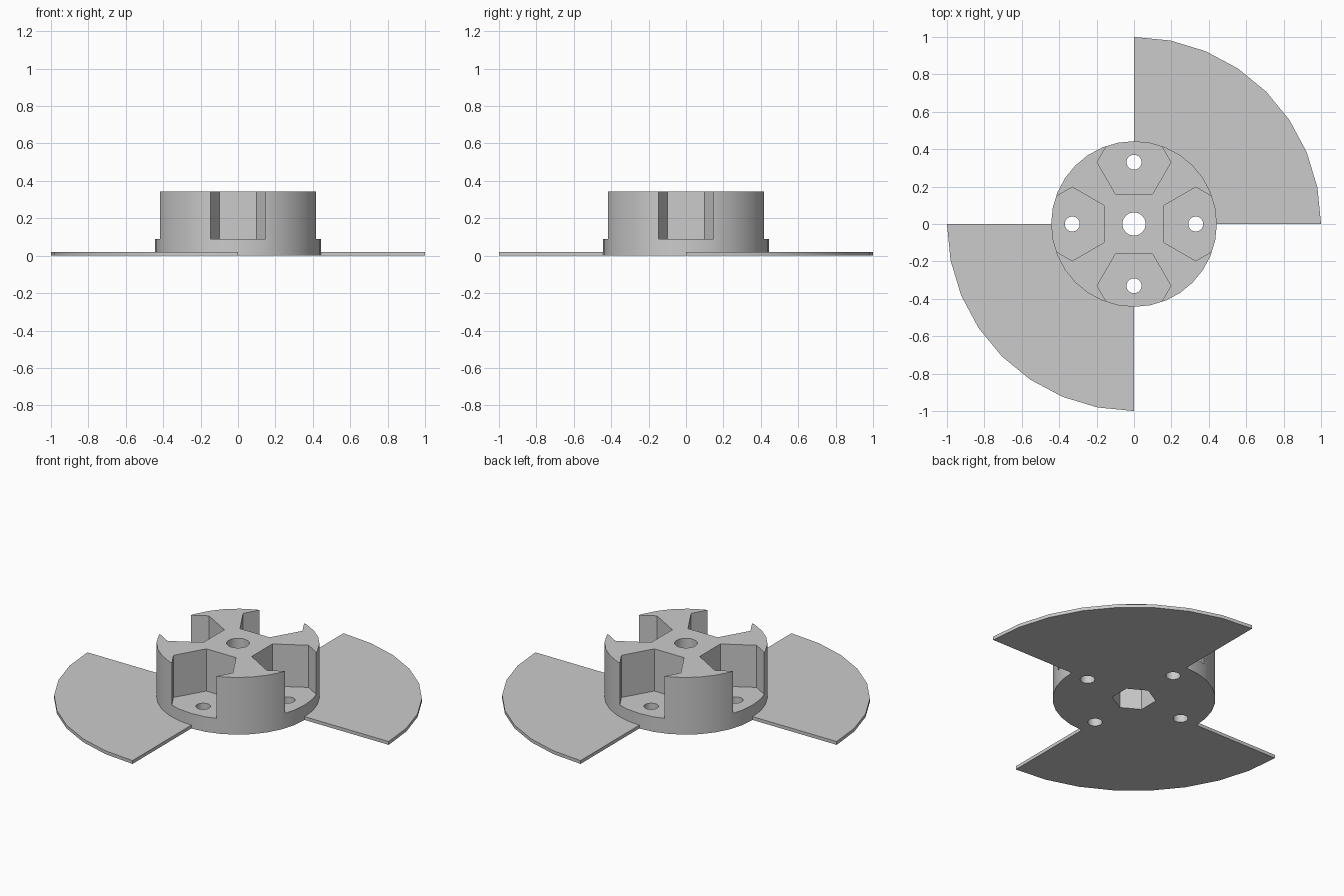
import bpy
import math
from math import cos, sin, pi

cube = bpy.data.objects.get("Cube")
if cube:
    bpy.data.objects.remove(cube, do_unlink=True)

HUB_R, HUB_H = 0.443, 0.343
FLOOR_Z = 0.09
POCKET_OFFSET, POCKET_R = 0.33, 0.197
BLADE_H = 0.02
STEPS = 8  # arc segments per quarter turn

grey = bpy.data.materials.new("plain grey")
grey.use_nodes = True
color = (0.6, 0.6, 0.6, 1)
grey.diffuse_color = color
grey.node_tree.nodes["Principled BSDF"].inputs["Base Color"].default_value = color


def arc(radius, start, end, steps, center=(0, 0)):
    """Points along an arc, both ends included."""
    angles = [start + (end - start) * i / steps for i in range(steps + 1)]
    return [(center[0] + radius * cos(a), center[1] + radius * sin(a)) for a in angles]


def ring(radius, sides, center=(0, 0), turn=0):
    return arc(radius, turn, turn + 2 * pi, sides, center)[:-1]


def prism(name, outline, z0, z1):
    """Extrude a counter-clockwise outline between two heights."""
    n = len(outline)
    verts = [(x, y, z) for z in (z0, z1) for x, y in outline]
    faces = [tuple(reversed(range(n))), tuple(range(n, 2 * n))]
    faces += [(i, (i + 1) % n, n + (i + 1) % n, n + i) for i in range(n)]
    mesh = bpy.data.meshes.new(name)
    mesh.from_pydata(verts, [], faces)
    mesh.materials.append(grey)
    obj = bpy.data.objects.new(name, mesh)
    bpy.context.collection.objects.link(obj)
    return obj


def activate(obj):
    bpy.ops.object.select_all(action="DESELECT")
    obj.select_set(True)
    bpy.context.view_layer.objects.active = obj


def cut(obj, outline, z0, z1):
    """Subtract a prism from an object."""
    cutter = prism("cutter", outline, z0, z1)
    cutter.hide_render = True
    mod = obj.modifiers.new("cut", "BOOLEAN")
    mod.operation, mod.solver, mod.object = "DIFFERENCE", "EXACT", cutter
    activate(obj)
    bpy.ops.object.modifier_apply(modifier=mod.name)
    bpy.data.objects.remove(cutter, do_unlink=True)


# Hub with four hexagonal pockets open to the rim, each with a floor hole
hub = prism("hub", ring(HUB_R, 4 * STEPS), 0, HUB_H)
for k in range(4):
    angle = k * pi / 2
    center = (POCKET_OFFSET * cos(angle), POCKET_OFFSET * sin(angle))
    cut(hub, ring(POCKET_R, 6, center, angle + pi / 6), FLOOR_Z, 1)
    cut(hub, ring(0.04, 24, center), -1, 0.2)

# Shaft hole and hexagonal nut recess underneath
cut(hub, ring(0.062, 32), -1, 1)
cut(hub, ring(0.12, 6, turn=pi / 6), -1, 0.2)

# Two flat quarter-circle blades, flush against the hub
blades = []
for name, start in (("left_blade", 0), ("right_blade", pi)):
    end = start + pi / 2
    outline = arc(1, start, end, STEPS) + arc(HUB_R, end, start, STEPS)
    blades.append(prism(name, outline, 0, BLADE_H))

for obj in [hub] + blades:
    activate(obj)
    bpy.ops.object.shade_smooth_by_angle(angle=math.radians(30))
